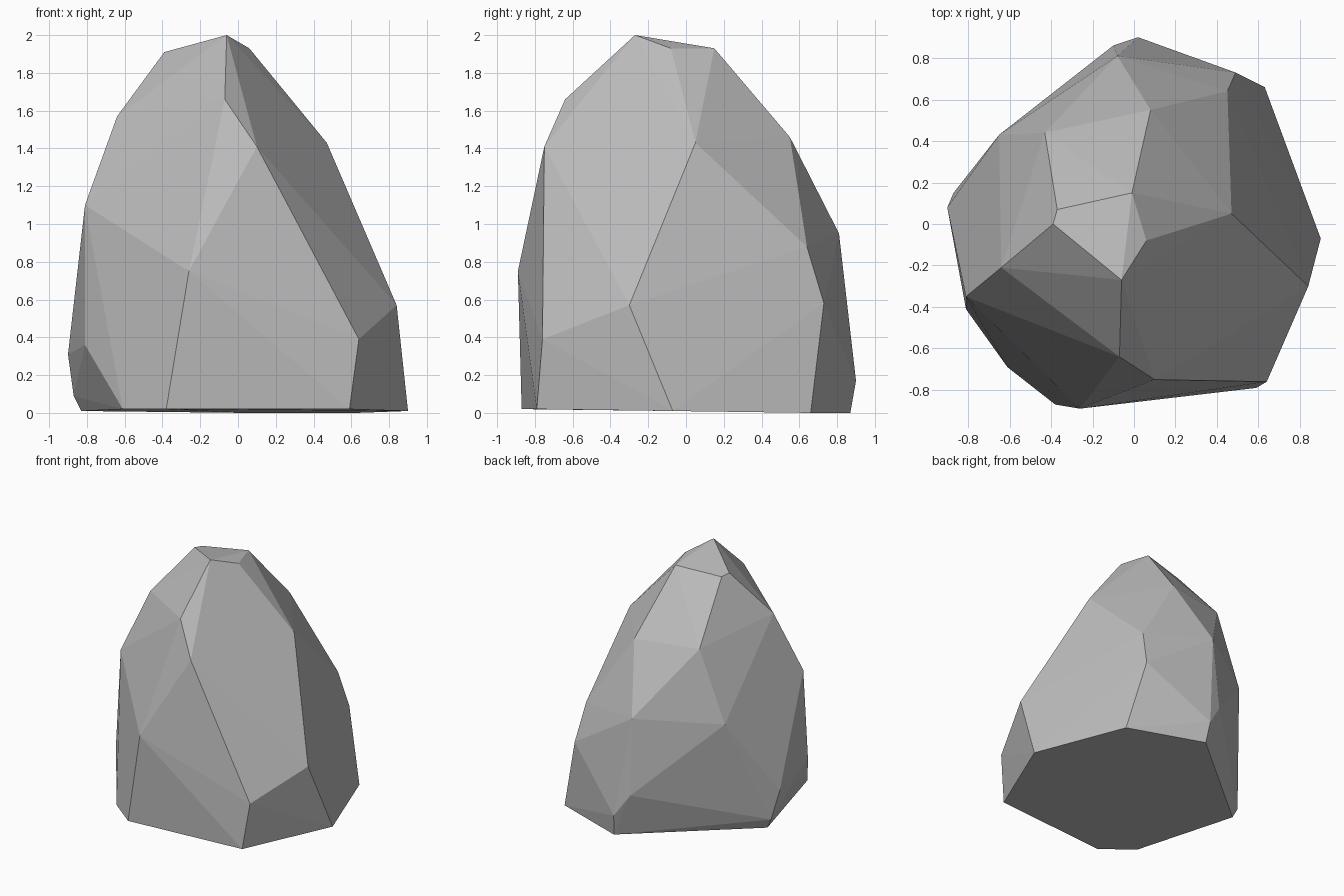
import bpy
import bmesh
from math import radians

# Remove only the default cube
default_cube = bpy.data.objects.get("Cube")
if default_cube:
    bpy.data.objects.remove(default_cube, do_unlink=True)


def flat_material(name, colour):
    """Plain single-colour material for viewport and render."""
    material = bpy.data.materials.new(name)
    material.use_nodes = True
    material.diffuse_color = colour
    shader = next(n for n in material.node_tree.nodes if n.type == "BSDF_PRINCIPLED")
    shader.inputs["Base Color"].default_value = colour
    shader.inputs["Roughness"].default_value = .9
    return material


def convex_stone(name, rings, material):
    """Chisel a convex boulder around the corners of its rings."""
    bm = bmesh.new()
    for ring in rings:
        for corner in ring:
            bm.verts.new(corner)
    hull = bmesh.ops.convex_hull(bm, input=bm.verts[:])
    spare = {item for key in ("geom_interior", "geom_unused") for item in hull[key]}
    loose = [item for item in spare if isinstance(item, bmesh.types.BMVert)]
    bmesh.ops.delete(bm, geom=loose, context="VERTS")

    # Merge nearly coplanar triangles into broad chiselled facets
    bmesh.ops.dissolve_limit(bm, angle_limit=radians(2),
                             verts=bm.verts[:], edges=bm.edges[:])
    bmesh.ops.recalc_face_normals(bm, faces=bm.faces[:])
    mesh = bpy.data.meshes.new(name)
    bm.to_mesh(mesh)
    bm.free()
    mesh.materials.append(material)
    stone = bpy.data.objects.new(name, mesh)
    bpy.context.collection.objects.link(stone)
    return stone


# Corners of the cut summit
summit = [(-.06, -.27, 2), (.06, -.08, 1.93), (-.01, .15, 1.93),
          (-.37, .07, 1.9), (-.39, 0, 1.91)]

# Shoulder corners below the summit
shoulder = [(-.07, -.64, 1.66), (.1, -.75, 1.41), (.47, .05, 1.43),
            (.08, .55, 1.46), (-.43, .44, 1.47), (-.64, -.21, 1.57)]

# Widest belt of corners
belt = [(-.26, -.89, .75), (.45, .64, .88), (-.08, .81, .95),
        (-.65, .43, .91), (-.81, -.35, 1.1)]

# Lower corners that taper into the base
skirt = [(.64, -.76, .39), (.84, -.3, .57), (.49, .73, .58),
         (-.1, .86, .35), (.02, .9, .17), (-.87, .15, .09),
         (-.9, .08, .31), (-.81, -.41, .36)]

# Slightly tilted footprint
footprint = [(-.61, -.69, .02), (-.38, -.87, .02), (.59, -.79, .02),
             (.9, -.07, .01), (.63, .66, 0), (.04, .87, 0), (-.83, .14, .01)]

stone_grey = flat_material("stone_grey", (.5, .5, .5, 1))
convex_stone("boulder", [summit, shoulder, belt, skirt, footprint], stone_grey)
